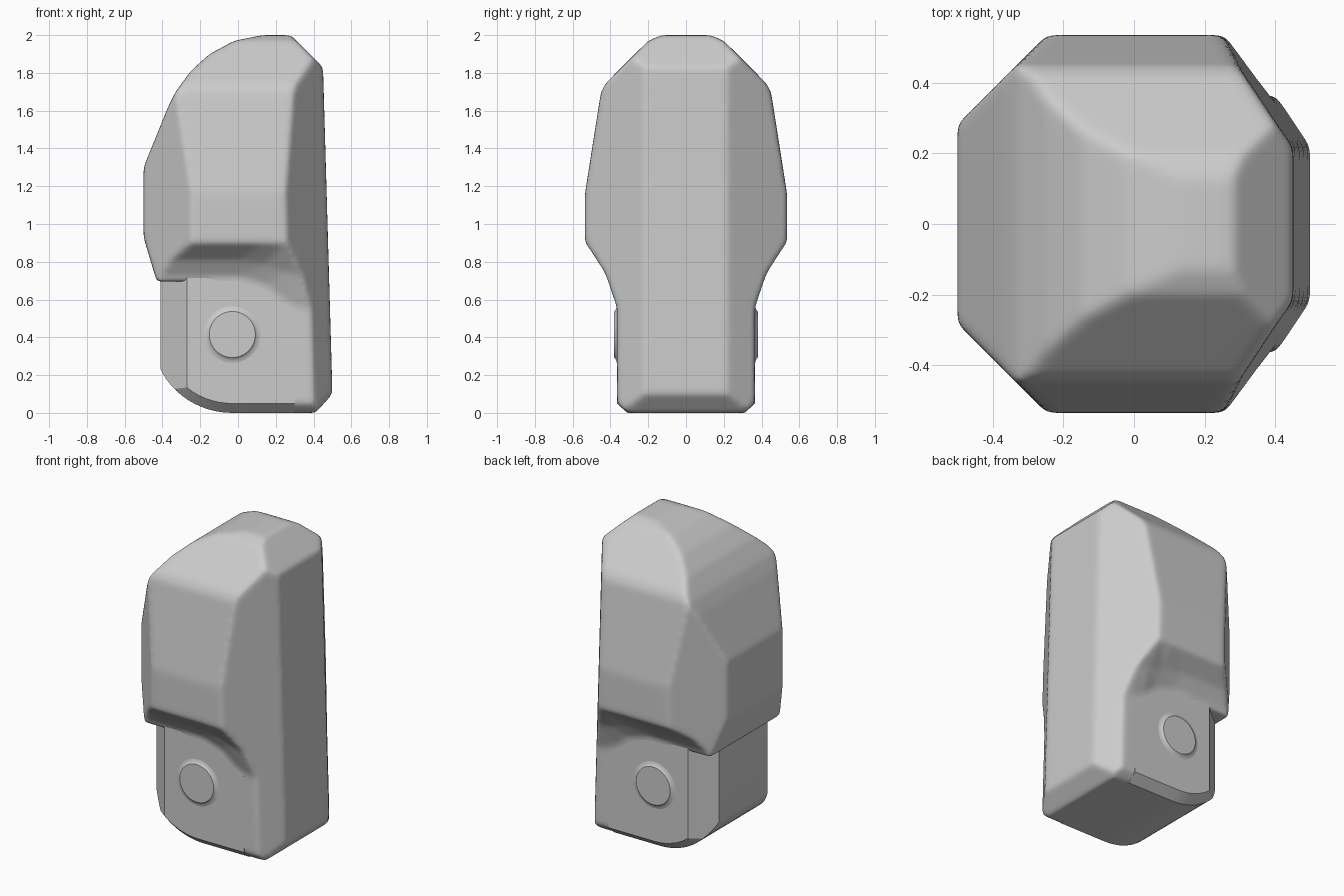
import bpy, bmesh, math

if "Cube" in bpy.data.objects:
    bpy.data.objects.remove(bpy.data.objects["Cube"])

grey = bpy.data.materials.new("plain_grey")
grey.diffuse_color = (0.6, 0.6, 0.6, 1)
grey.use_nodes = True
grey.node_tree.nodes["Principled BSDF"].inputs["Base Color"].default_value = grey.diffuse_color


def loft(name, sections):
    """Closed solid through sections that have equal point counts."""
    bm = bmesh.new()
    rings = [[bm.verts.new(p) for p in s] for s in sections]
    n = len(rings[0])
    for a, b in zip(rings, rings[1:]):
        for i in range(n):
            j = (i + 1) % n
            bm.faces.new((a[i], a[j], b[j], b[i]))
    bm.faces.new(rings[0])
    bm.faces.new(rings[-1])
    bmesh.ops.recalc_face_normals(bm, faces=bm.faces)
    me = bpy.data.meshes.new(name)
    bm.to_mesh(me)
    bm.free()
    ob = bpy.data.objects.new(name, me)
    bpy.context.collection.objects.link(ob)
    me.materials.append(grey)
    return ob


def section(pts, y):
    return [(x, y, z) for x, z in pts]


def apply(ob, kind, **settings):
    mod = ob.modifiers.new(kind, kind)
    for k, v in settings.items():
        setattr(mod, k, v)
    bpy.context.view_layer.objects.active = ob
    bpy.ops.object.modifier_apply(modifier=mod.name)


def boolean(ob, cutter, op):
    apply(ob, 'BOOLEAN', object=cutter, operation=op, solver='EXACT')
    bpy.data.objects.remove(cutter)


def mirrored(half):
    return half + [(-y, z) for y, z in reversed(half)]


# hood and rear column: front outline extruded across y
front = [(-.5, .93), (-.5, 1.3), (-.37, 1.62), (-.33, 1.70), (-.25, 1.81),
         (-.15, 1.90), (-.02, 1.97), (.13, 2.0), (.28, 2.0), (.45, 1.83),
         (.5, .10), (.41, 0), (.2, 0), (.2, .45), (-.15, .5), (-.15, .695), (-.43, .695)]
hood = loft("hood_body", [section(front, -.7), section(front, .7)])

# side outline
side = mirrored([(.31, 0), (.40, .08), (.535, .2), (.535, 1.16), (.45, 1.70),
                 (.425, 1.745), (.20, 1.97), (.13, 2.0)])
boolean(hood, loft("side_cut", [[(x, y, z) for y, z in side] for x in (-.8, .8)]), 'INTERSECT')

# plan outline with chamfered corners, leaning with the rear face
half_plan = [(.56, .14), (.22, .632), (-.15, .632), (-.55, .232)]
plan = half_plan + [(x, -y) for x, y in reversed(half_plan)]
boolean(hood, loft("plan_cut", [[(x - (lean if x > 0 else 0), y, z) for x, y in plan]
                                for z, lean in ((-.1, 0), (2.1, .065))]), 'INTERSECT')

# flared side pockets below the hood
inner = [(-.7, .72), (0, .72), (.14, .68), (.24, .60), (.32, .56), (.7, .53), (.7, -.2), (-.7, -.2)]
outer = [(-.7, .9), (0, .9), (.14, .9), (.24, .9), (.32, .9), (.7, .88), (.7, -.2), (-.7, -.2)]
middle = [((a[0] + b[0]) / 2, (a[1] + b[1]) / 2) for a, b in zip(inner, outer)]
for s in (-1, 1):
    boolean(hood, loft("pocket", [section(inner, s * .365), section(middle, s * .425),
                                  section(outer, s * .535), section(outer, s * .8)]), 'DIFFERENCE')

# soften every edge of the hood
apply(hood, 'REMESH', mode='VOXEL', voxel_size=.012, use_smooth_shade=True)
apply(hood, 'SMOOTH', factor=.5, iterations=22)
hood.data.polygons.foreach_set("use_smooth", [True] * len(hood.data.polygons))


# lower block with rounded front foot and bevelled lower rim
def foot(inset):
    arc = [(-.03 - (.42 - inset) * math.sin(t), .40 - (.40 - inset) * math.cos(t))
           for t in [i * math.pi / 2 / 16 for i in range(17)]]
    return [(.30, .54), (.30, inset)] + arc + [(-.45, .73), (0, .73), (.14, .69), (.24, .61)]


block = loft("lower_block", [section(foot(i), y) for y, i in
                             ((-.366, .05), (-.31, 0), (.31, 0), (.366, .05))])
corners = [(.6, .5), (-.11, .5), (-.41, .25), (-.41, -.25), (-.11, -.5), (.6, -.5)]
boolean(block, loft("corner_cut", [[(x, y, z) for x, y in corners] for z in (-.1, 1)]), 'INTERSECT')

# round pivot buttons on both sides
buttons = []
for s, label in ((-1, "front"), (1, "back")):
    rings = []
    for y, r in ((.30, .15), (.366, .15), (.369, .138), (.374, .128), (.38, .122)):
        rings.append([(-.03 + r * math.cos(a), s * y, .415 + r * math.sin(a))
                      for a in [i * math.tau / 48 for i in range(48)]])
    buttons.append(loft("pivot_button_" + label, rings))

for ob in [block] + buttons:
    bpy.ops.object.select_all(action='DESELECT')
    ob.select_set(True)
    bpy.context.view_layer.objects.active = ob
    bpy.ops.object.shade_smooth_by_angle(angle=math.radians(30))
